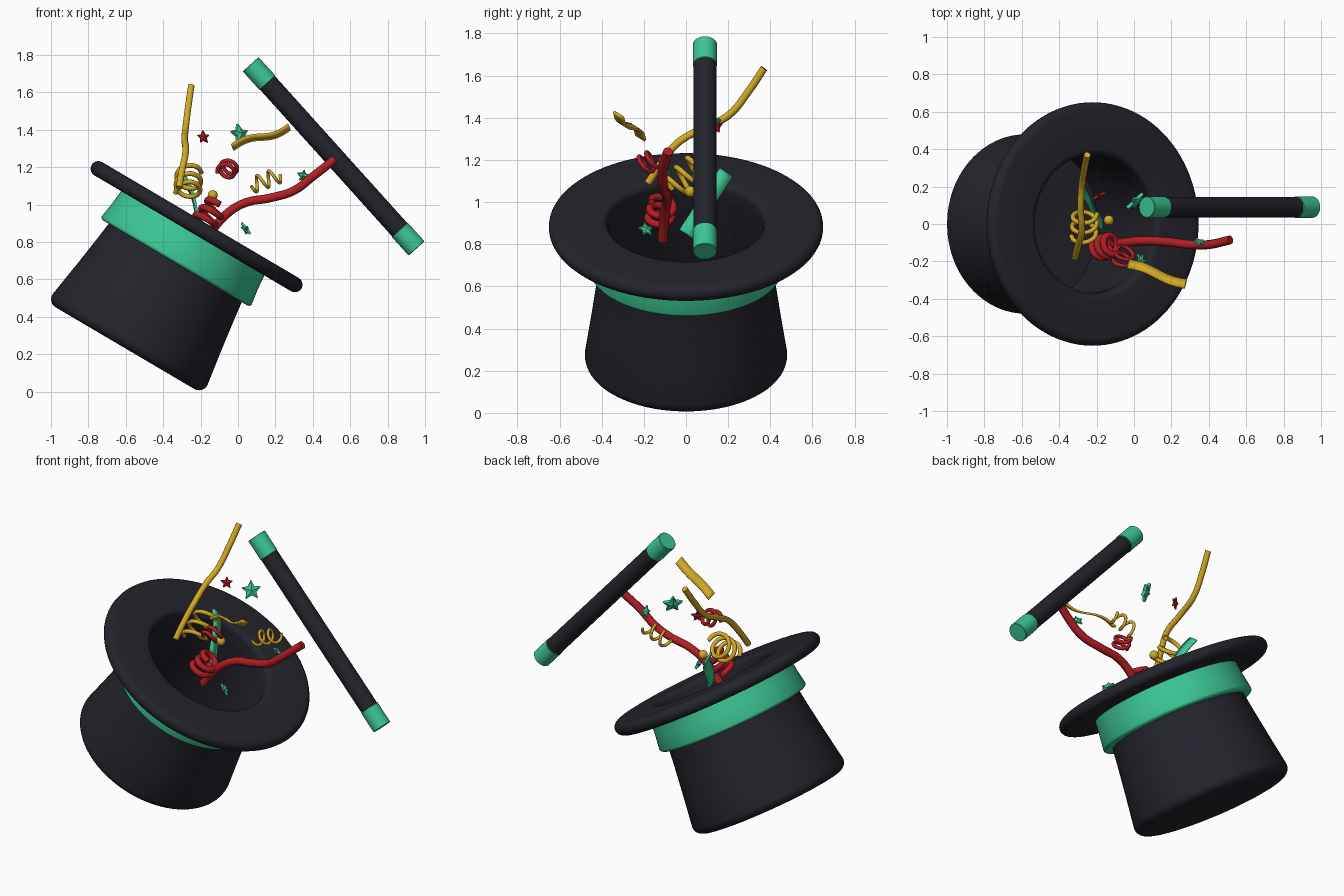
import bpy, bmesh
from math import sin, cos, pi, radians
from mathutils import Matrix, Vector

if "Cube" in bpy.data.objects:
    bpy.data.objects.remove(bpy.data.objects["Cube"])


def material(name, rgb):
    m = bpy.data.materials.new(name)
    m.use_nodes = True
    m.diffuse_color = (*rgb, 1)
    bsdf = m.node_tree.nodes["Principled BSDF"]
    bsdf.inputs["Base Color"].default_value = (*rgb, 1)
    bsdf.inputs["Roughness"].default_value = 0.6
    return m


BLACK = material("black felt", (0.017, 0.017, 0.025))
GREEN = material("green", (0.045, 0.57, 0.30))
RED = material("red", (0.45, 0.013, 0.017))
YELLOW = material("yellow", (0.65, 0.40, 0.018))


def finish(name, bm, mat, matrix=Matrix(), smooth=35):
    bmesh.ops.recalc_face_normals(bm, faces=bm.faces)
    me = bpy.data.meshes.new(name)
    bm.to_mesh(me)
    bm.free()
    me.materials.append(mat)
    ob = bpy.data.objects.new(name, me)
    bpy.context.collection.objects.link(ob)
    ob.matrix_world = matrix
    if smooth:
        bpy.ops.object.select_all(action="DESELECT")
        ob.select_set(True)
        bpy.context.view_layer.objects.active = ob
        bpy.ops.object.shade_smooth_by_angle(angle=radians(smooth))
    return ob


def lathe(name, profile, mat, matrix, closed=False, steps=96):
    """Spin (radius, height) points around the local z axis."""
    bm = bmesh.new()
    vs = [bm.verts.new((r, 0, z)) for r, z in profile]
    edges = [bm.edges.new(p) for p in zip(vs, vs[1:])]
    if closed:
        edges.append(bm.edges.new((vs[-1], vs[0])))
    bmesh.ops.spin(bm, geom=vs + edges, axis=(0, 0, 1), cent=(0, 0, 0),
                   angle=2 * pi, steps=steps)
    bmesh.ops.remove_doubles(bm, verts=bm.verts, dist=1e-4)
    return finish(name, bm, mat, matrix)


def arc(r, z, radius, start, end, n=6):
    """Rounded corner for a profile, angles in degrees."""
    angles = [radians(start + (end - start) * i / n) for i in range(n + 1)]
    return [(r + radius * cos(a), z + radius * sin(a)) for a in angles]


def tube(name, points, radius, mat):
    cu = bpy.data.curves.new(name, "CURVE")
    cu.dimensions = "3D"
    cu.bevel_depth = radius
    cu.bevel_resolution = 3
    cu.resolution_u = 6
    cu.use_fill_caps = True
    sp = cu.splines.new("BEZIER")
    sp.bezier_points.add(len(points) - 1)
    for bp, p in zip(sp.bezier_points, points):
        bp.co = p
        bp.handle_left_type = bp.handle_right_type = "AUTO"
    cu.materials.append(mat)
    ob = bpy.data.objects.new(name, cu)
    bpy.context.collection.objects.link(ob)


def coil(name, start, end, radius, turns, thick, mat, phase=0.0):
    a, b = Vector(start), Vector(end)
    rot = (b - a).to_track_quat("Z", "Y")
    n = int(turns * 8)
    pts = []
    for i in range(n + 1):
        ang = phase + turns * 2 * pi * i / n
        offset = Vector((cos(ang), sin(ang), 0)) * radius
        pts.append(a.lerp(b, i / n) + rot @ offset)
    tube(name, pts, thick, mat)


def ribbon(name, start, end, across, width, wave, mat, n=20):
    a, b, w = Vector(start), Vector(end), Vector(across).normalized()
    up = (b - a).cross(w).normalized()
    if up.z < 0:
        up = -up
    bm = bmesh.new()
    rows = []
    for i in range(n + 1):
        c = a.lerp(b, i / n) + up * wave * sin(2 * pi * i / n)
        rows.append([bm.verts.new(c + w * width * k) for k in (-0.5, 0.5)])
    for p, q in zip(rows, rows[1:]):
        bm.faces.new((p[0], p[1], q[1], q[0]))
    ob = finish(name, bm, mat)
    mod = ob.modifiers.new("thickness", "SOLIDIFY")
    mod.thickness = 0.012
    mod.offset = 0


def star(name, centre, normal, size, mat, spin=0.0):
    """Five-pointed star with puffed faces."""
    bm = bmesh.new()
    rings = []
    for z in (-0.15, 0.15):
        ring = []
        for i in range(10):
            r = 1 if i % 2 == 0 else 0.5
            ang = pi / 2 + spin + i * pi / 5
            ring.append(bm.verts.new((r * cos(ang), r * sin(ang), z)))
        rings.append(ring)
    tips = [bm.verts.new((0, 0, z)) for z in (-0.35, 0.35)]
    for i in range(10):
        j = (i + 1) % 10
        bm.faces.new((rings[0][i], rings[0][j], rings[1][j], rings[1][i]))
        for ring, tip in zip(rings, tips):
            bm.faces.new((ring[i], ring[j], tip))
    rot = Vector(normal).to_track_quat("Z", "Y").to_matrix().to_4x4()
    finish(name, bm, mat, Matrix.Translation(centre) @ rot @ Matrix.Scale(size, 4), 0)


# Hat: hollow crown, band and brim share one tilted axis, brim at its origin
hat = Matrix.Translation((-0.2225, 0, 0.88)) @ Matrix.Rotation(radians(30.5), 4, "Y")
crown = [(0, -0.752)] + arc(0.43, -0.702, 0.05, -90, 5)
crown += [(0.45, -0.5), (0.425, -0.32), (0.41, -0.2), (0.402, 0)]
crown += [(0.37, 0), (0.38, -0.2), (0.395, -0.32), (0.42, -0.5), (0.445, -0.70), (0, -0.71)]
lathe("hat_crown", crown, BLACK, hat)

brim = arc(0.61, 0.002, 0.041, -90, 90, 10) + arc(0.405, 0.008, 0.035, 90, 180)
brim += [(0.37, -0.039)]
lathe("hat_brim", brim, BLACK, hat, closed=True)

band = [(0.40, -0.03), (0.444, -0.03), (0.452, -0.12)]
band += arc(0.447, -0.205, 0.018, 0, -90, 4) + [(0.40, -0.223)]
lathe("hat_band", band, GREEN, hat, closed=True)

# Wand: dark stick with a coloured cap on each end
top, bottom = Vector((0.068, 0.09, 1.75)), Vector((0.955, 0.09, 0.765))
length = (bottom - top).length
wand = Matrix.Translation(top) @ (bottom - top).to_track_quat("Z", "Y").to_matrix().to_4x4()


def rod(name, r, z0, z1, mat):
    lathe(name, [(0, z0), (r - 0.003, z0), (r, z0 + 0.003), (r, z1 - 0.003),
                 (r - 0.003, z1), (0, z1)], mat, wand, steps=48)


rod("wand_stick", 0.054, 0.1, length - 0.1, BLACK)
rod("wand_upper_cap", 0.057, 0, 0.135, GREEN)
rod("wand_lower_cap", 0.057, length - 0.135, length, GREEN)

# Long streamers
tube("red_streamer", [(-0.17, -0.11, 0.82), (-0.06, -0.10, 0.95), (0.04, -0.09, 1.01),
                      (0.17, -0.095, 1.035), (0.30, -0.11, 1.075), (0.40, -0.11, 1.15),
                      (0.515, -0.085, 1.24)], 0.024, RED)
tube("yellow_streamer", [(-0.315, -0.18, 1.09), (-0.30, -0.12, 1.18), (-0.28, -0.04, 1.28),
                         (-0.285, 0.08, 1.35), (-0.28, 0.20, 1.41), (-0.265, 0.30, 1.53),
                         (-0.25, 0.37, 1.635)], 0.018, YELLOW)

# Curled streamers
coil("yellow_large_coil", (-0.27, -0.07, 1.06), (-0.26, 0.06, 1.17), 0.065, 2.5, 0.013, YELLOW)
coil("yellow_small_coil", (0.07, 0.08, 1.10), (0.225, 0.08, 1.16), 0.04, 2.5, 0.009, YELLOW, pi)
coil("red_large_coil", (-0.19, -0.13, 0.90), (-0.11, -0.11, 1.00), 0.055, 2.5, 0.018, RED)
coil("red_small_coil", (-0.07, -0.21, 1.17), (-0.04, -0.14, 1.21), 0.045, 2, 0.011, RED)

# Flat ribbons
ribbon("yellow_ribbon", (-0.03, -0.215, 1.305), (0.275, -0.32, 1.415),
       (-0.2, -0.8, 0.5), 0.055, 0.018, YELLOW)
ribbon("green_ribbon", (-0.29, 0.19, 1.14), (-0.17, 0.0, 0.85),
       (0, 0.83, -0.56), 0.075, 0.01, GREEN)

# Confetti stars and bead
star("green_large_star", (0.01, 0.12, 1.375), (-0.6, 0.65, -0.35), 0.06, GREEN)
star("red_star", (-0.185, 0.15, 1.36), (-0.45, 0.85, -0.2), 0.037, RED)
star("green_outer_star", (0.35, -0.095, 1.153), (0.3, 0.85, 0.4), 0.037, GREEN, 0.2)
star("green_low_star", (0.04, -0.19, 0.87), (0.75, 0.35, 0.55), 0.04, GREEN)
bead = bmesh.new()
bmesh.ops.create_uvsphere(bead, u_segments=24, v_segments=14, radius=0.027)
finish("yellow_bead", bead, YELLOW, Matrix.Translation((-0.135, 0.02, 1.05)))
